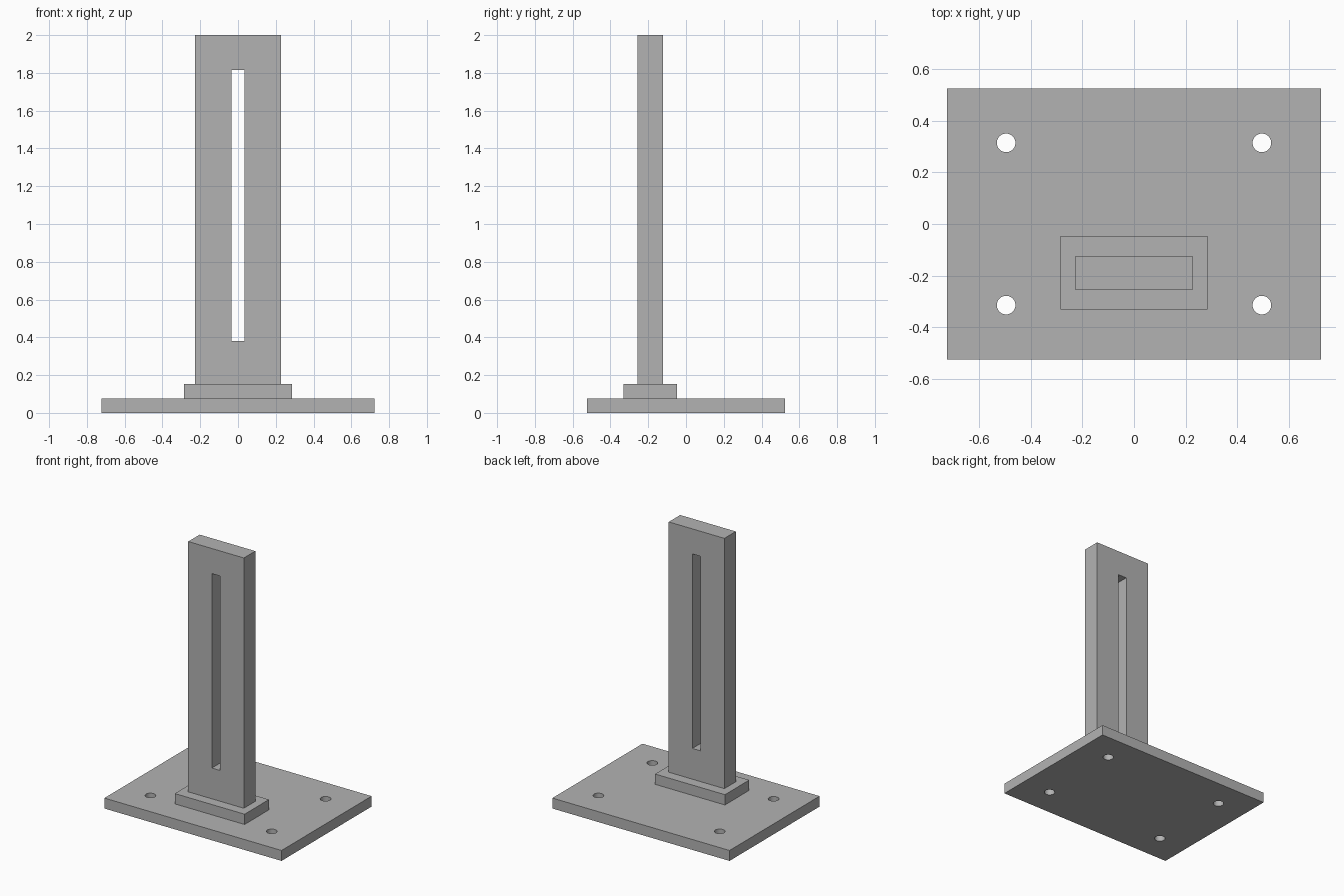
import bpy
import math

cube = bpy.data.objects.get("Cube")
if cube:
    bpy.data.objects.remove(cube, do_unlink=True)

GREY = (0.45, 0.45, 0.45, 1.0)
grey = bpy.data.materials.new("plain_grey")
grey.use_nodes = True
grey.diffuse_color = GREY
grey.node_tree.nodes["Principled BSDF"].inputs["Base Color"].default_value = GREY


def box(name, x, y, z):
    """Box spanning the given (low, high) pairs."""
    spans = (x, y, z)
    bpy.ops.mesh.primitive_cube_add(size=1, location=[(a + b) / 2 for a, b in spans])
    obj = bpy.context.object
    obj.name = name
    obj.scale = [b - a for a, b in spans]
    bpy.ops.object.transform_apply(location=False, rotation=False, scale=True)
    obj.data.materials.append(grey)
    return obj


def cut(target, cutter):
    """Subtract the cutter from the target, then discard the cutter."""
    mod = target.modifiers.new("cut", "BOOLEAN")
    mod.operation = "DIFFERENCE"
    mod.solver = "EXACT"
    mod.object = cutter
    bpy.ops.object.select_all(action="DESELECT")
    bpy.context.view_layer.objects.active = target
    target.select_set(True)
    bpy.ops.object.modifier_apply(modifier=mod.name)
    bpy.data.objects.remove(cutter, do_unlink=True)


PLATE_TOP, COLLAR_TOP = 0.077, 0.153

# Base plate with four bolt holes
plate = box("base_plate", (-0.723, 0.723), (-0.525, 0.525), (0, PLATE_TOP))
for sx in (-1, 1):
    for sy in (-1, 1):
        bpy.ops.mesh.primitive_cylinder_add(
            vertices=40, radius=0.036, depth=0.3,
            location=(sx * 0.495, sy * 0.314, PLATE_TOP / 2))
        cut(plate, bpy.context.object)
bpy.ops.object.shade_smooth_by_angle(angle=math.radians(30))

# Collar at the foot of the upright
box("collar", (-0.285, 0.285), (-0.33, -0.047), (PLATE_TOP, COLLAR_TOP))

# Upright with a long through slot
upright = box("upright", (-0.227, 0.227), (-0.256, -0.123), (COLLAR_TOP, 2))
cut(upright, box("slot_cutter", (-0.034, 0.034), (-0.5, 0.1), (0.38, 1.815)))
